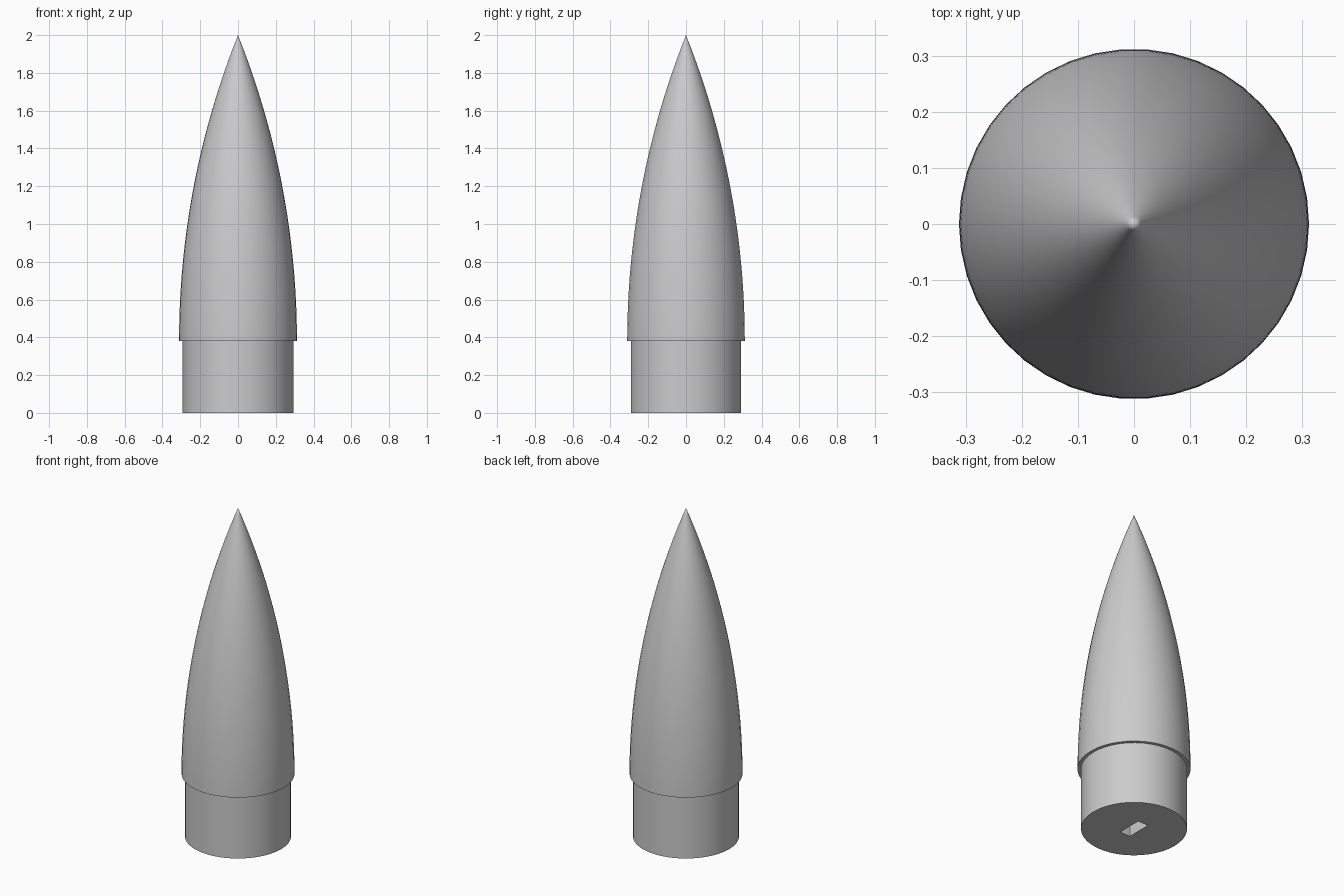
import bpy
import bmesh
from math import sqrt, tau, cos, sin, radians
from mathutils import Matrix

SIDES = 42
NOSE_RADIUS = 0.312
SHOULDER_RADIUS = 0.293
STEP_Z = 0.38
TOP_Z = 2.0

cube = bpy.data.objects.get("Cube")
if cube:
    bpy.data.objects.remove(cube, do_unlink=True)

grey = bpy.data.materials.new("light_grey")
grey.use_nodes = True
grey.diffuse_color = (0.6, 0.6, 0.6, 1)
grey.node_tree.nodes["Principled BSDF"].inputs["Base Color"].default_value = grey.diffuse_color


def add_object(name, bm):
    bmesh.ops.recalc_face_normals(bm, faces=bm.faces)
    mesh = bpy.data.meshes.new(name)
    bm.to_mesh(mesh)
    bm.free()
    mesh.materials.append(grey)
    obj = bpy.data.objects.new(name, mesh)
    bpy.context.collection.objects.link(obj)
    return obj


def revolve(name, profile, tip=None):
    """Closed solid from (radius, z) rings, ending in a flat cap or a point."""
    bm = bmesh.new()
    rings = [[bm.verts.new((r * cos(tau * i / SIDES), r * sin(tau * i / SIDES), z))
              for i in range(SIDES)] for r, z in profile]
    pairs = [(i, (i + 1) % SIDES) for i in range(SIDES)]
    for low, high in zip(rings, rings[1:]):
        for i, j in pairs:
            bm.faces.new((low[i], low[j], high[j], high[i]))
    bm.faces.new(rings[0][::-1])
    if tip is None:
        bm.faces.new(rings[-1])
    else:
        point = bm.verts.new((0, 0, tip))
        for i, j in pairs:
            bm.faces.new((rings[-1][i], rings[-1][j], point))
    return add_object(name, bm)


def smooth(obj):
    bpy.ops.object.select_all(action="DESELECT")
    obj.select_set(True)
    bpy.context.view_layer.objects.active = obj
    bpy.ops.object.shade_smooth_by_angle(angle=radians(30))


# Nose: tangent ogive, vertical at the step and pointed at the top
length = TOP_Z - STEP_Z
arc = (NOSE_RADIUS ** 2 + length ** 2) / (2 * NOSE_RADIUS)
STEPS = 48
ogive = []
for k in range(STEPS):
    h = length * k / STEPS
    ogive.append((sqrt(arc ** 2 - h ** 2) + NOSE_RADIUS - arc, STEP_Z + h))
nose = revolve("nose_cone", ogive, tip=TOP_Z)

# Shoulder: narrower plug below the step, slightly sunk into the nose
shoulder = revolve("shoulder", [(SHOULDER_RADIUS, 0), (SHOULDER_RADIUS, STEP_Z + 0.02)])

# Rectangular slot cut into the underside
bm = bmesh.new()
bmesh.ops.create_cube(bm, size=1, matrix=Matrix.Diagonal((0.07, 0.155, 0.3, 1)))
cutter = add_object("slot_cutter", bm)
cutter.hide_render = True
cut = shoulder.modifiers.new("slot", "BOOLEAN")
cut.operation = "DIFFERENCE"
cut.solver = "EXACT"
cut.object = cutter
bpy.context.view_layer.objects.active = shoulder
bpy.ops.object.modifier_apply(modifier=cut.name)
bpy.data.objects.remove(cutter, do_unlink=True)

for part in (nose, shoulder):
    smooth(part)
